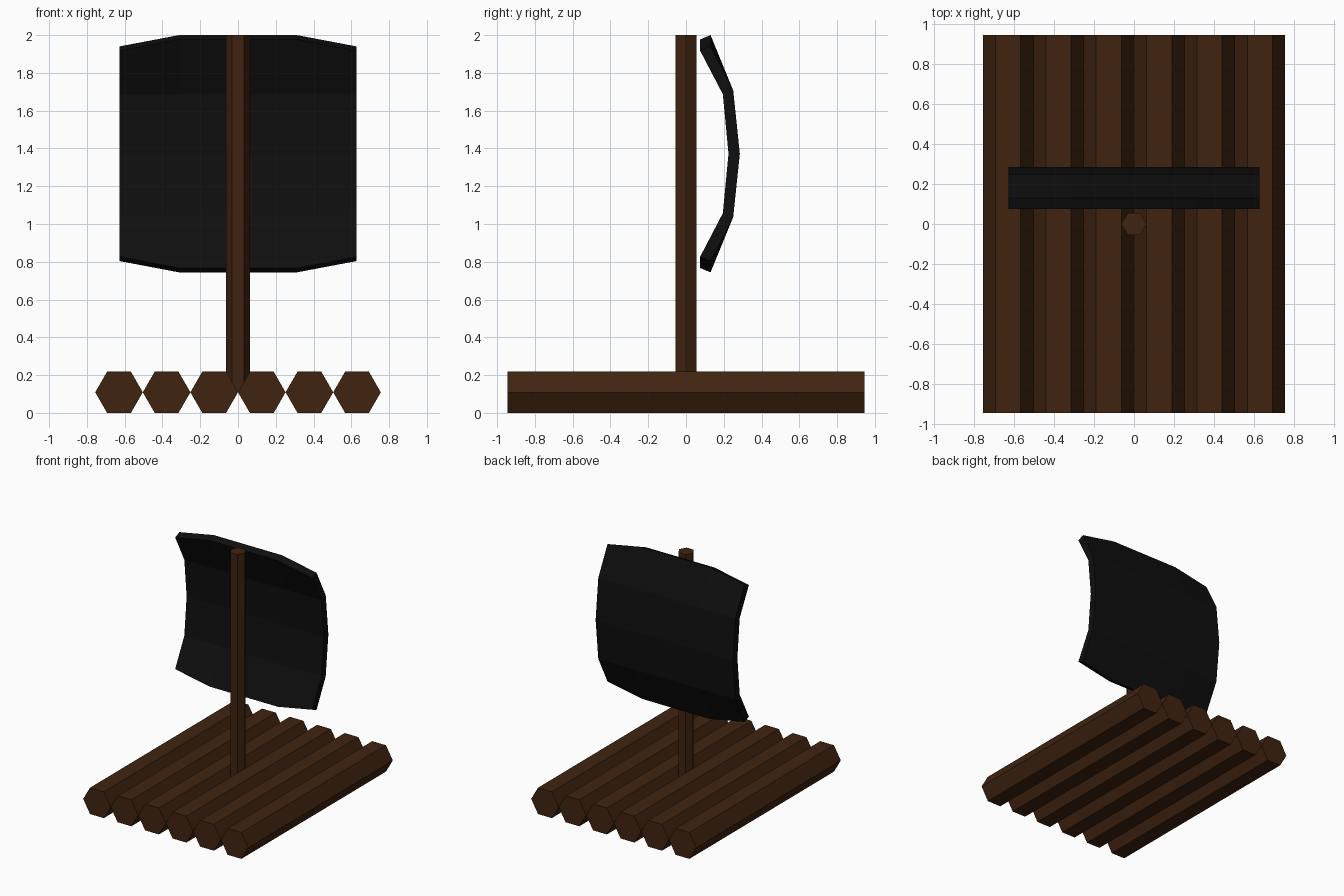
import bpy, bmesh, math
from mathutils import Vector

if "Cube" in bpy.data.objects:
    bpy.data.objects.remove(bpy.data.objects["Cube"])


def material(name, rgb):
    m = bpy.data.materials.new(name)
    m.diffuse_color = (*rgb, 1.0)
    m.use_nodes = True
    m.node_tree.nodes["Principled BSDF"].inputs["Base Color"].default_value = m.diffuse_color
    return m


WOOD = material("dark_wood", (0.050, 0.017, 0.005))
CLOTH = material("black_cloth", (0.0045, 0.0045, 0.0045))


def loft(name, rings, mat):
    """Solid skinned through equal-length closed rings, with end caps."""
    bm = bmesh.new()
    rows = [[bm.verts.new(p) for p in ring] for ring in rings]
    n = len(rows[0])
    for a, b in zip(rows, rows[1:]):
        for i in range(n):
            j = (i + 1) % n
            bm.faces.new((a[i], a[j], b[j], b[i]))
    bm.faces.new(rows[0])
    bm.faces.new(rows[-1])
    bmesh.ops.recalc_face_normals(bm, faces=bm.faces)
    me = bpy.data.meshes.new(name)
    bm.to_mesh(me)
    bm.free()
    me.materials.append(mat)
    ob = bpy.data.objects.new(name, me)
    bpy.context.collection.objects.link(ob)
    return ob


def hexagon(r):
    return [(r * math.cos(k * math.pi / 3), r * math.sin(k * math.pi / 3)) for k in range(6)]


# Raft deck: six touching hexagonal logs
R = 0.126
HALF_H = R * math.sin(math.pi / 3)
for i in range(6):
    cx = (i - 2.5) * 2 * R
    loft(f"log_{i + 1}",
         [[(cx + u, y, HALF_H + v) for u, v in hexagon(R)] for y in (-0.945, 0.945)], WOOD)

# Mast: thin hexagonal pole standing between the middle logs
loft("mast", [[(u, v, z) for u, v in hexagon(0.063)] for z in (0.11, 2.0)], WOOD)

# Sail: thick bowed sheet whose top and bottom edges pull in at the sides
MID = 1.372
BACK = [(0.13, 0.628), (0.25, 0.335), (0.285, 0.0), (0.25, -0.335), (0.13, -0.628)]
FRONT = [(0.075, -0.605), (0.195, -0.315), (0.225, 0.0), (0.195, 0.315), (0.075, 0.605)]


def sail_ring(x, inset):
    ring = []
    for y, dz in BACK + FRONT:
        if abs(dz) > 0.5:
            dz -= math.copysign(inset, dz)
        ring.append(Vector((x, y, MID + dz)))
    return ring


loft("sail", [sail_ring(x, 0.06 if abs(x) > 0.5 else 0.0)
              for x in (-0.628, -0.312, 0.312, 0.628)], CLOTH)
